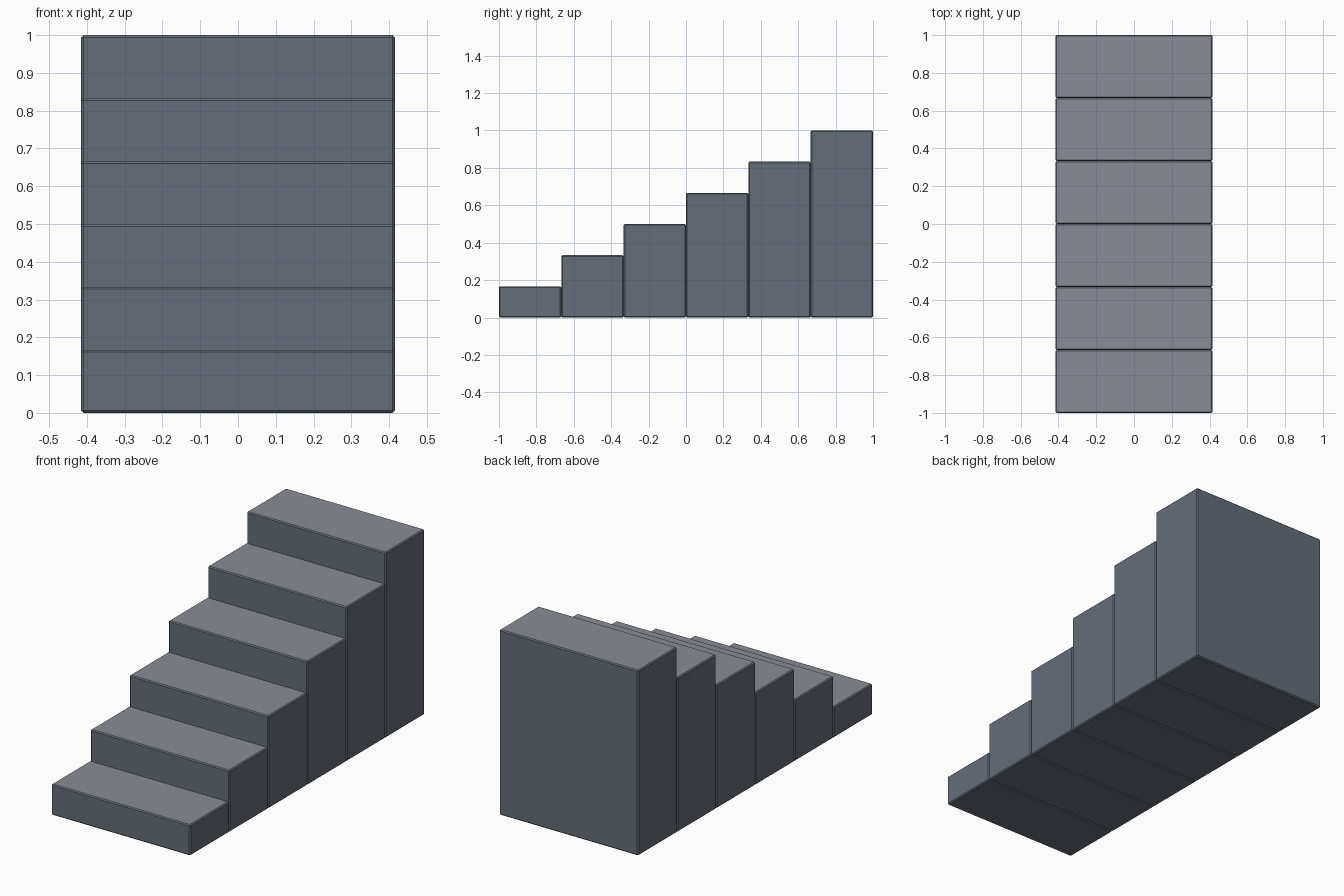
import bpy

if "Cube" in bpy.data.objects:
    bpy.data.objects.remove(bpy.data.objects["Cube"])

STEPS = 6
WIDTH = 0.83
DEPTH = 2.0 / STEPS
RISE = 1.0 / STEPS


def material(name, colour):
    mat = bpy.data.materials.new(name)
    mat.diffuse_color = (*colour, 1)
    mat.use_nodes = True
    mat.node_tree.nodes["Principled BSDF"].inputs["Base Color"].default_value = mat.diffuse_color
    return mat


side_mat = material("dark_slate", (0.13, 0.155, 0.188))
tread_mat = material("tread_grey", (0.25, 0.27, 0.30))


def block(name, size, centre):
    bpy.ops.mesh.primitive_cube_add(size=1, location=centre)
    ob = bpy.context.object
    ob.name = name
    ob.scale = size
    bpy.ops.object.transform_apply(location=False, rotation=False, scale=True)
    # Lighter tread on the top face only
    ob.data.materials.append(side_mat)
    ob.data.materials.append(tread_mat)
    for face in ob.data.polygons:
        face.material_index = 1 if face.normal.z > 0.5 else 0
    # Small chamfered edges
    bevel = ob.modifiers.new("eased_edges", "BEVEL")
    bevel.width = 0.006
    bevel.segments = 1
    bevel.material = 0
    return ob


# Solid steps, each reaching the floor and rising towards the back
for i in range(STEPS):
    height = RISE * (i + 1)
    block(f"step_{i + 1}", (WIDTH, DEPTH, height),
          (0, -1 + DEPTH * (i + 0.5), height / 2))
